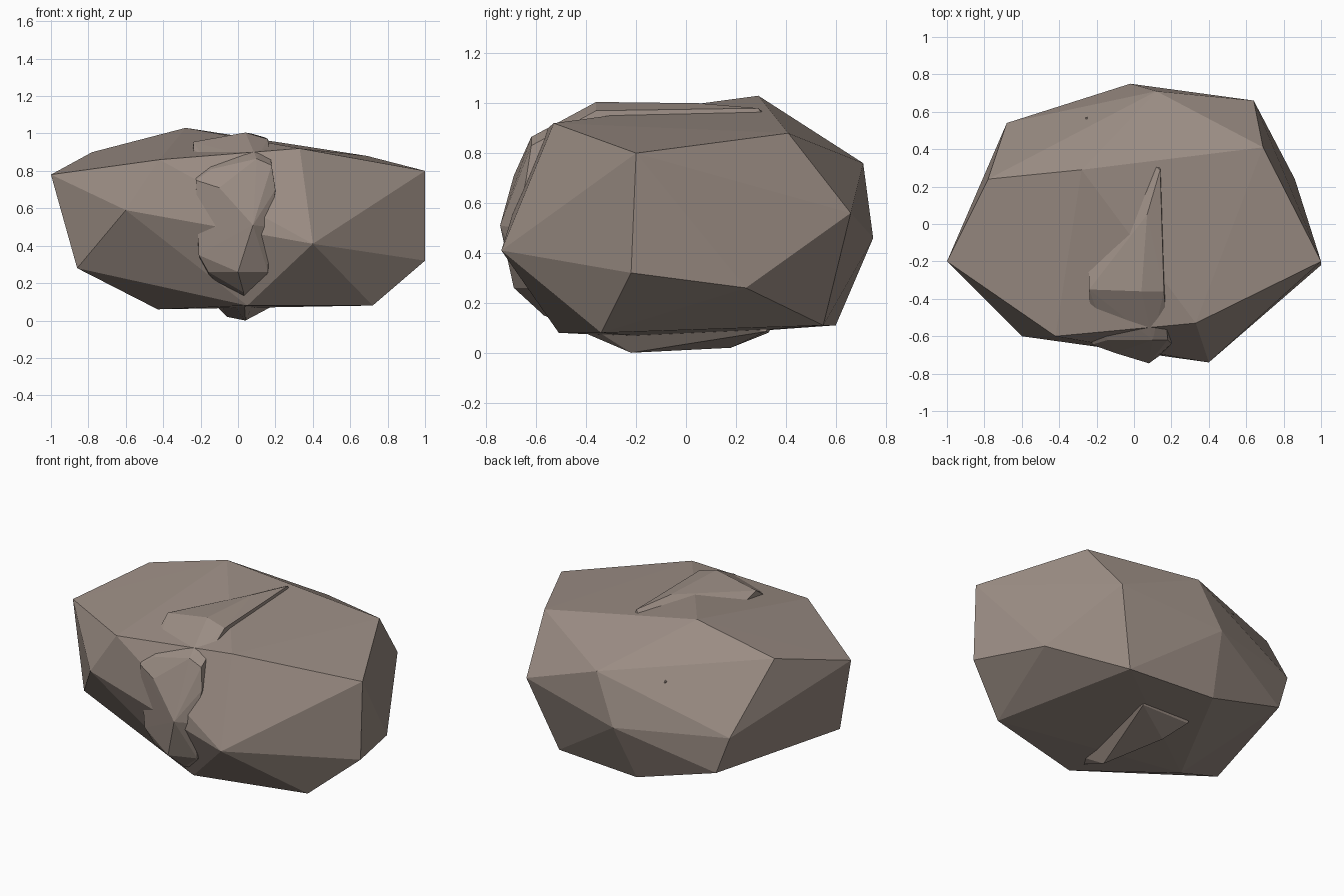
import bpy, bmesh

stone = bpy.data.materials.new("warm grey stone")
stone.diffuse_color = (0.33, 0.268, 0.232, 1)


def hull_rock(name, points):
    """Chiselled rock: convex hull around a few corner points, flat shaded."""
    bm = bmesh.new()
    for p in points:
        bm.verts.new(p)
    bmesh.ops.convex_hull(bm, input=bm.verts[:])
    loose = [v for v in bm.verts if not v.link_faces]
    bmesh.ops.delete(bm, geom=loose, context='VERTS')
    bmesh.ops.recalc_face_normals(bm, faces=bm.faces[:])
    mesh = bpy.data.meshes.new(name)
    bm.to_mesh(mesh)
    bm.free()
    mesh.materials.append(stone)
    obj = bpy.data.objects.new(name, mesh)
    bpy.context.collection.objects.link(obj)
    return obj


# Wide main boulder
hull_rock("main_boulder", [
    # upper rim and crown
    (-1, -.2, .78), (-.78, .24, .9), (-.28, .29, 1.03), (.69, .41, .88),
    (1, -.2, .8), (.33, -.53, .92), (-.42, -.6, .86), (.12, .71, .76),
    # middle belt
    (-.6, -.6, .59), (.4, -.74, .41), (1, -.22, .32), (.86, .24, .26),
    (.64, .66, .56), (-.02, .75, .46), (-.68, .54, .49), (-.86, -.29, .28),
    # underside
    (.72, -.34, .08), (.05, -.51, .08), (-.43, -.1, .06),
    (-.6, .56, .26), (-.08, .6, .11), (.49, .55, .11),
])

# Narrow rock running through the boulder, showing at front, top, back and base
hull_rock("inner_rock", [
    # top ridge
    (-.24, -.35, .955), (.04, -.36, 1.005), (.16, -.36, .97),
    (.07, .05, 1.0), (.14, .29, .98),
    # front nose
    (-.14, -.62, .81), (.1, -.62, .865), (.18, -.62, .83), (-.225, -.645, .75),
    (-.1, -.69, .71), (.2, -.64, .7), (.08, -.745, .51), (.17, -.68, .5),
    (-.21, -.62, .35), (0, -.69, .26), (-.16, -.6, .26), (.16, -.63, .26),
    (.03, -.57, .15),
    # back corner
    (-.26, .57, .74), (.1, .6, .5),
    # base
    (.04, -.22, .0), (-.06, .18, .02), (.2, .32, .085), (-.12, .33, .08),
])
